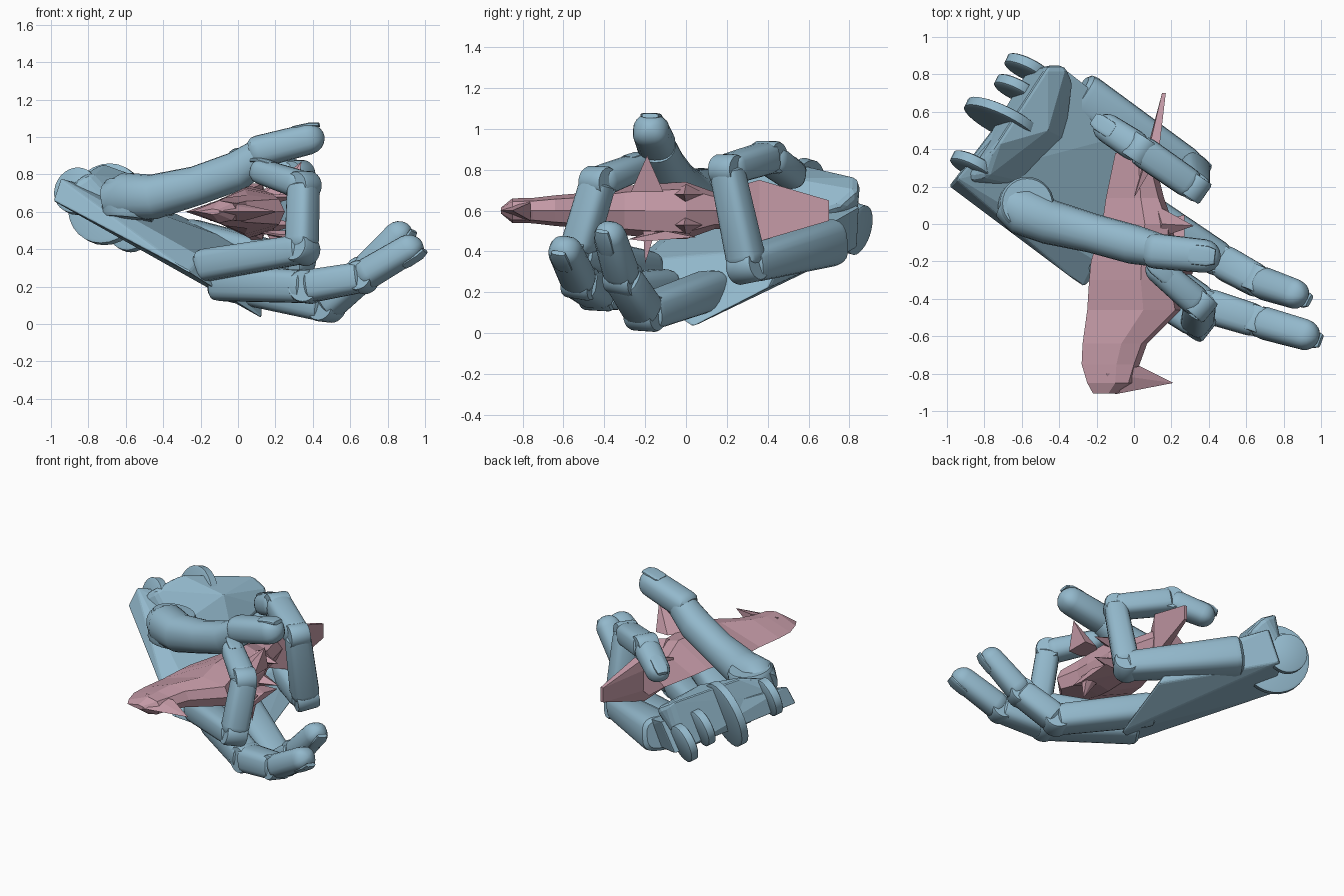
import bpy, bmesh, math
from mathutils import Vector as V

if "Cube" in bpy.data.objects:
    bpy.data.objects.remove(bpy.data.objects["Cube"])


def material(name, color):
    m = bpy.data.materials.new(name)
    m.diffuse_color = color
    m.use_nodes = True
    m.node_tree.nodes["Principled BSDF"].inputs["Base Color"].default_value = m.diffuse_color
    return m


BLUE = material("blue_plastic", (0.29, 0.48, 0.60, 1))
PINK = material("pink_plastic", (0.55, 0.32, 0.38, 1))
SIDE = V((0.58, 0.8, 0))


def finish(name, bm, mat, smooth=True, bevel=0):
    bmesh.ops.recalc_face_normals(bm, faces=bm.faces)
    me = bpy.data.meshes.new(name)
    bm.to_mesh(me)
    bm.free()
    ob = bpy.data.objects.new(name, me)
    bpy.context.collection.objects.link(ob)
    me.materials.append(mat)
    if smooth:
        me.shade_smooth()
        me.set_sharp_from_angle(angle=math.radians(35))
    if bevel:
        b = ob.modifiers.new("bevel", 'BEVEL')
        b.width, b.segments = bevel, 2
    return ob


def loft(name, rings, mat, smooth=True):
    bm = bmesh.new()
    vs = [[bm.verts.new(p) for p in r] for r in rings]
    n = len(vs[0])
    for a, b in zip(vs, vs[1:]):
        for i in range(n):
            bm.faces.new((a[i], a[(i + 1) % n], b[(i + 1) % n], b[i]))
    bm.faces.new(vs[0])
    bm.faces.new(vs[-1])
    return finish(name, bm, mat, smooth)


def hull(name, pts, mat, bevel=0):
    bm = bmesh.new()
    for p in pts:
        bm.verts.new(p)
    r = bmesh.ops.convex_hull(bm, input=bm.verts)
    bmesh.ops.delete(bm, geom=list({v for v in r["geom_interior"] if isinstance(v, bmesh.types.BMVert)}), context='VERTS')
    bmesh.ops.dissolve_limit(bm, angle_limit=0.02, verts=bm.verts, edges=bm.edges)
    return finish(name, bm, mat, False, bevel)


def frame(d, side):
    d = d.normalized()
    s = (side - d * side.dot(d)).normalized()
    return d, s, d.cross(s)


def ring(c, s, n, w, h, e=0.65, k=20):
    # rounded-square cross-section
    out = []
    for i in range(k):
        a = 2 * math.pi * i / k
        x, y = math.cos(a), math.sin(a)
        out.append(c + s * (w * math.copysign(abs(x) ** e, x)) + n * (h * math.copysign(abs(y) ** e, y)))
    return out


def segment(name, a, b, w0, w1, side, tip=False):
    a, b = V(a), V(b)
    L = (b - a).length
    d, s, n = frame(b - a, side)
    ends = [(0, .75), (.02, .95), (.05, 1)]
    if tip:
        ends += [(L - w1 * (1 - math.sin(t)), math.cos(t)) for t in (0, .35, .7, 1.05, 1.35, 1.5)]
    else:
        ends += [(L - .04, 1), (L - .01, .95), (L, .8)]
    rings = []
    for t, k in ends:
        w = (w0 + (w1 - w0) * t / L) * k
        rings.append(ring(a + d * t, s, n, w, w * .93, .8 if tip else .65))
    loft(name, rings, BLUE)
    if tip:
        # fingernail on the outer face
        c = b - d * w1 * 1.05 - n * w1 * .85
        loft(name + "_nail", [ring(c + d * t + n * o, s, n, w1 * k, .012) for t, k, o in
                              ((-.06, .45, 0), (-.04, .6, 0), (.04, .6, .003), (.08, .45, .015))], BLUE)


def disc(name, c, axis, r, depth, k=28):
    d, s, n = frame(V(axis), V((0, 0, 1)) if abs(V(axis).normalized().z) < .9 else V((1, 0, 0)))
    loft(name, [ring(V(c) + d * depth * t, s, n, r * q, r * q, 1, k)
                for t, q in ((-.5, .92), (-.4, 1), (.4, 1), (.5, .92))], BLUE)


def finger(name, pts, ws, side=SIDE):
    for i in range(len(pts) - 1):
        last = i == len(pts) - 2
        segment(f"{name}_segment_{i + 1}", pts[i], pts[i + 1], ws[i], ws[i + 1], side, last)
        if i:
            d = frame(V(pts[i + 1]) - V(pts[i]), side)[1]
            disc(f"{name}_joint_{i}", pts[i], d, ws[i] * .95, ws[i] * 1.6)


# Four fingers
finger("index_finger", [(-.3, .7, .45), (.31, .3, .33), (.32, .2, .8), (.03, .4, .86), (-.2, .55, .75)],
       [.13, .09, .08, .085, .075])
finger("middle_finger", [(-.05, .14, .22), (.47, -.2, .1), (.67, -.31, .27), (.91, -.39, .53)],
       [.105, .095, .088, .075])
finger("ring_finger", [(-.12, -.1, .22), (.37, -.43, .2), (.66, -.52, .25), (.98, -.61, .44)],
       [.105, .095, .088, .08])
finger("little_finger", [(-.2, -.18, .31), (.34, -.53, .4), (.35, -.43, .74), (.08, -.2, .83)],
       [.095, .085, .082, .07])

# Thumb: curved base and tip
path = [(-.68, .12, .66), (-.6, .07, .68), (-.45, .01, .68), (-.22, -.05, .74), (0, -.11, .82), (.13, -.14, .91)]
radii = [.1, .13, .12, .105, .105, .09]
P = [V(p) for p in path]
rings = []
for i, p in enumerate(P):
    d, s, n = frame(P[min(i + 1, 5)] - P[max(i - 1, 0)], V((-.2, -1, 0)))
    rings.append(ring(p, s, n, radii[i], radii[i], .9))
loft("thumb_base", rings, BLUE)
segment("thumb_tip", (.07, -.14, .91), (.46, -.18, 1.01), .095, .088, V((-.2, -1, 0)), True)
disc("thumb_collar", (-.58, .1, .66), (.1, .1, 1), .145, .2)

# Palm slab, heel and wrist hinge discs
hull("palm", [(-.99, .2, .66), (-.95, .24, .78), (-.5, .84, .42), (-.4, .85, .62), (-.27, -.34, .28),
              (-.2, -.2, .36), (.13, .03, .03), (.06, .12, .18), (.14, .4, .22), (.05, .5, .42),
              (-.25, .72, .55), (-.45, .3, .56)], BLUE, .012)
hull("palm_heel", [(-.93, .22, .72), (-.8, .24, .8), (-.74, .42, .86), (-.46, .85, .76), (-.36, .85, .7),
                   (-.56, .83, .46), (-.8, .4, .55), (-.32, .76, .62), (-.36, .45, .52), (-.46, .5, .76),
                   (-.62, .2, .6)], BLUE, .03)
for i, (c, r) in enumerate([((-.86, .31, .71), .125), ((-.7, .55, .64), .22), ((-.63, .72, .59), .12),
                            ((-.57, .83, .51), .125)]):
    disc(f"wrist_disc_{i + 1}", c, (.42, .85, -.25), r, .06)

# Toy craft: lofted body (y, x nose, x tail, half height)
sections = [(-.905, -.22, -.08, .015), (-.85, -.25, .0, .06), (-.75, -.28, .03, .062), (-.64, -.275, .07, .075),
            (-.46, -.25, .25, .09), (-.3, -.24, .22, .12), (-.2, -.23, .22, .13), (0, -.17, .21, .14),
            (.14, -.15, .16, .09), (.38, -.1, .1, .09)]
loft("craft_body", [[V((x0, y, .6)), V((x0 + (x1 - x0) * .6, y, .6 + h)), V((x1 - .03, y, .6 + h * .75)),
                     V((x1, y, .6)), V((x1 - .03, y, .6 - h * .75)), V((x0 + (x1 - x0) * .6, y, .6 - h))]
                    for y, x0, x1, h in sections], PINK, False)

# Wing plate, swept tip and fins
hull("craft_far_wing", [(.0, .14, .69), (.0, .14, .52), (.07, .36, .75), (.07, .36, .45), (.13, .36, .75),
                        (.13, .36, .45), (.15, .7, .65), (.17, .7, .65), (.15, .7, .55), (.17, .7, .55)], PINK)
hull("craft_wing_tip", [(-.1, -.91, .6), (.21, -.85, .6), (.03, -.76, .64), (.03, -.76, .55), (-.15, -.8, .65),
                        (-.15, -.8, .55)], PINK)


def fin(name, base, apex, dx, dy):
    x, y, z = base
    hull(name, [(x - dx, y, z), (x + dx, y - dy, z), (x + dx, y + dy, z), (x, y - dy, z), (x, y + dy, z), apex], PINK)


fin("craft_top_fin", (.22, -.19, .69), (.34, -.19, .87), .09, .08)
fin("craft_bottom_fin", (.2, -.18, .5), (.25, -.2, .34), .06, .03)
hull("craft_tail_plate", [(.1, -.2, .49), (.1, 0, .49), (.27, -.28, .46), (.27, .05, .47), (.27, -.2, .45),
                          (.27, -.1, .5)], PINK)
for i, z in enumerate((.68, .53)):
    hull(f"craft_tail_spike_{i + 1}", [(.12, -.08, z), (.12, .1, z), (.15, 0, z + .05), (.15, 0, z - .05),
                                       (.32, -.01, z)], PINK)
